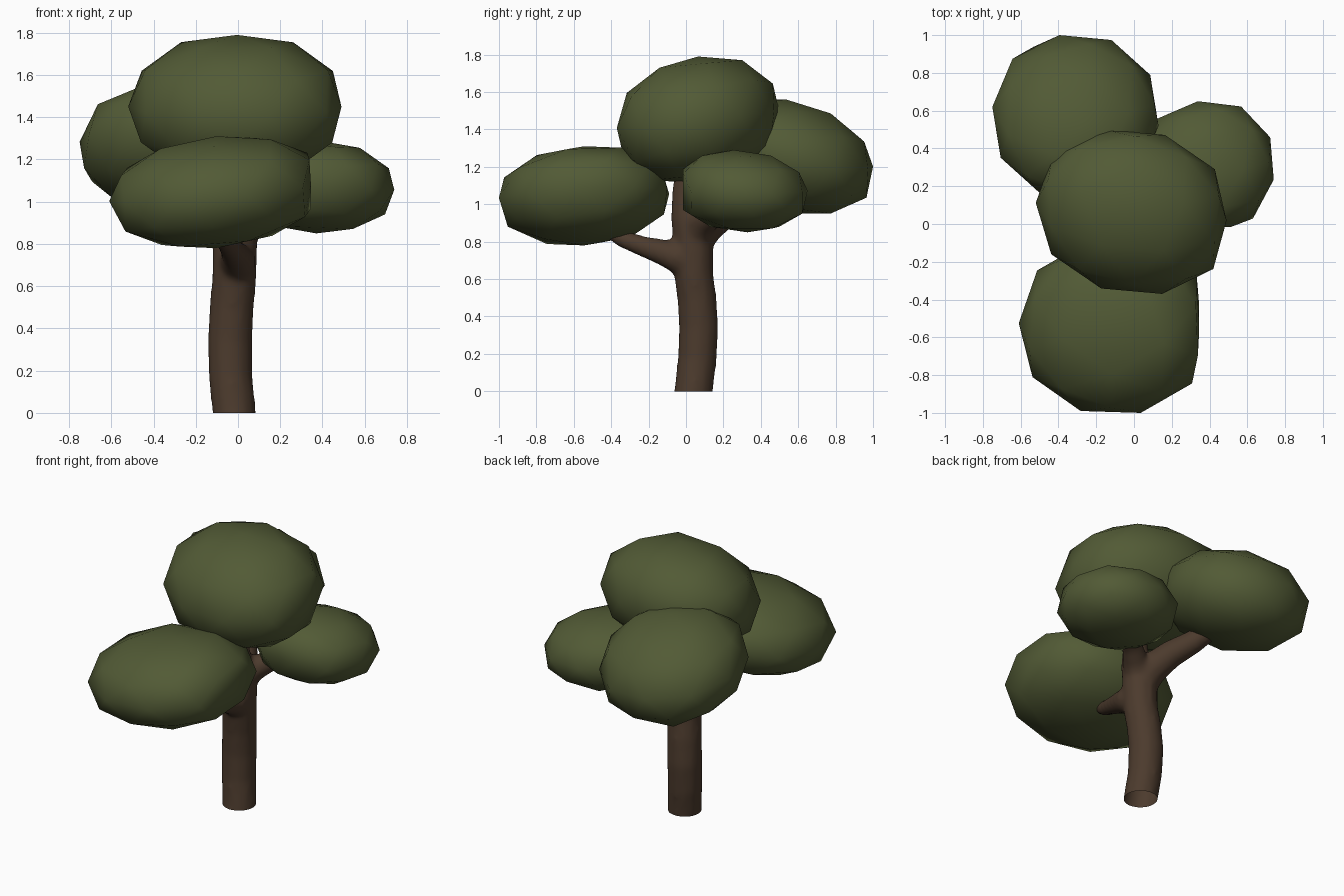
import bpy, bmesh, math
from mathutils import Vector, Euler

if "Cube" in bpy.data.objects:
    bpy.data.objects.remove(bpy.data.objects["Cube"])


def material(name, rgb):
    m = bpy.data.materials.new(name)
    m.diffuse_color = (*rgb, 1)
    m.use_nodes = True
    m.node_tree.nodes["Principled BSDF"].inputs["Base Color"].default_value = m.diffuse_color
    return m


leaf = material("leaf green", (0.084, 0.103, 0.036))
bark = material("bark brown", (0.072, 0.043, 0.026))


def finish(bm, name, mat):
    bmesh.ops.recalc_face_normals(bm, faces=bm.faces)
    for f in bm.faces:
        f.smooth = True
    me = bpy.data.meshes.new(name)
    bm.to_mesh(me)
    bm.free()
    me.materials.append(mat)
    ob = bpy.data.objects.new(name, me)
    bpy.context.collection.objects.link(ob)
    return ob


def foliage(name, lo, hi, shear, spin, grow_lo=(0, 0, 0), grow_hi=(0, 0, 0), n=2.2):
    """Coarse, slightly boxy ball, leaned by shear, fitted to the box lo..hi.
    Sides with a grow amount overshoot the box and are pressed flat onto it."""
    bm = bmesh.new()
    bmesh.ops.create_icosphere(bm, subdivisions=2, radius=1)
    rot = Euler(spin).to_matrix()
    half = [(h - l) / 2 for l, h in zip(lo, hi)]
    for v in bm.verts:
        p = rot @ v.co
        p /= sum(abs(c) ** n for c in p) ** (1 / n)
        x, y = p.x * half[0], p.y * half[1]
        v.co = (x, y + shear[2] * x, p.z * half[2] + shear[0] * x + shear[1] * y)
    for i in range(3):
        a = min(v.co[i] for v in bm.verts)
        b = max(v.co[i] for v in bm.verts)
        l, h = lo[i] - grow_lo[i], hi[i] + grow_hi[i]
        for v in bm.verts:
            c = l + (v.co[i] - a) / (b - a) * (h - l)
            v.co[i] = min(max(c, lo[i]), hi[i])
    return finish(bm, name, leaf)


def limb(bm, path, sides=12):
    """Closed tapered tube through (x, y, z, radius) points."""
    pts = [Vector(p[:3]) for p in path]
    rings = []
    for i, p in enumerate(pts):
        t = (pts[min(i + 1, len(pts) - 1)] - pts[max(i - 1, 0)]).normalized()
        ref = Vector((1, 0, 0)) if abs(t.x) < 0.8 else Vector((0, 1, 0))
        u = (ref - t * ref.dot(t)).normalized()
        w = t.cross(u)
        rings.append([bm.verts.new(p + path[i][3] * (
            u * math.cos(a) + w * math.sin(a)))
            for a in (math.tau * k / sides for k in range(sides))])
    for a, b in zip(rings, rings[1:]):
        for k in range(sides):
            n = (k + 1) % sides
            bm.faces.new((a[k], a[n], b[n], b[k]))
    bm.faces.new(rings[0][::-1])
    bm.faces.new(rings[-1])


# Foliage clumps
foliage("top_foliage", (-0.52, -0.37, 1.11), (0.49, 0.50, 1.79),
        (0.0, 0.10, -0.08), (0.0, 0.0, 0.3), grow_hi=(0.02, 0, 0))
foliage("front_foliage", (-0.61, -1.0, 0.78), (0.345, -0.09, 1.31),
        (0.09, 0.05, 0.0), (0.0, 0.0, 0.9), grow_hi=(0.06, 0, 0))
foliage("back_left_foliage", (-0.75, 0.14, 0.95), (0.13, 1.0, 1.56),
        (0.0, -0.20, 0.0), (0.1, 0.1, 0.2))
foliage("right_foliage", (0.01, -0.015, 0.85), (0.74, 0.65, 1.29),
        (-0.03, -0.06, 0.05), (0.1, 0.0, 0.1), grow_lo=(0, 0.05, 0))

# Trunk, bending slightly and narrowing into the top clump
wood = bmesh.new()
limb(wood, [
    (-0.015, 0.025, -0.1, 0.104), (-0.018, 0.04, 0.0, 0.104), (-0.035, 0.06, 0.17, 0.105),
    (-0.038, 0.068, 0.34, 0.107), (-0.03, 0.058, 0.5, 0.106),
    (-0.018, 0.04, 0.63, 0.106), (-0.015, 0.038, 0.75, 0.108),
    (-0.015, 0.035, 0.84, 0.108), (-0.01, 0.012, 0.93, 0.095),
    (-0.01, 0.0, 1.08, 0.075), (0.0, 0.03, 1.3, 0.06)])

# Front, back left and right branches
limb(wood, [
    (-0.01, 0.04, 0.67, 0.09), (0.0, -0.05, 0.72, 0.087),
    (-0.01, -0.13, 0.745, 0.07), (-0.03, -0.23, 0.775, 0.056),
    (-0.06, -0.34, 0.815, 0.048), (-0.1, -0.5, 0.92, 0.036)])
limb(wood, [
    (-0.015, 0.03, 0.79, 0.105), (-0.05, 0.11, 0.89, 0.1),
    (-0.11, 0.22, 0.965, 0.085), (-0.18, 0.35, 1.02, 0.072),
    (-0.28, 0.55, 1.13, 0.045)])
limb(wood, [
    (-0.01, 0.04, 0.82, 0.09), (0.06, 0.09, 0.905, 0.08),
    (0.14, 0.15, 0.95, 0.064), (0.24, 0.22, 0.98, 0.05),
    (0.38, 0.32, 1.05, 0.034)])
trunk = finish(wood, "trunk_and_branches", bark)

# Blend the limbs into one skin, then cut the trunk level at the ground
fuse = trunk.modifiers.new("fuse", "REMESH")
fuse.mode, fuse.voxel_size, fuse.use_smooth_shade = "VOXEL", 0.016, True
soft = trunk.modifiers.new("soften", "SMOOTH")
soft.factor, soft.iterations = 0.5, 10
blended = bpy.data.meshes.new_from_object(
    trunk.evaluated_get(bpy.context.evaluated_depsgraph_get()))
trunk.modifiers.clear()
bm = bmesh.new()
bm.from_mesh(blended)
bmesh.ops.bisect_plane(bm, geom=bm.verts[:] + bm.edges[:] + bm.faces[:],
                       plane_co=(0, 0, 0), plane_no=(0, 0, 1), clear_inner=True)
for f in bm.faces:
    f.smooth, f.material_index = True, 0
bm.to_mesh(trunk.data)
bm.free()
bpy.data.meshes.remove(blended)
